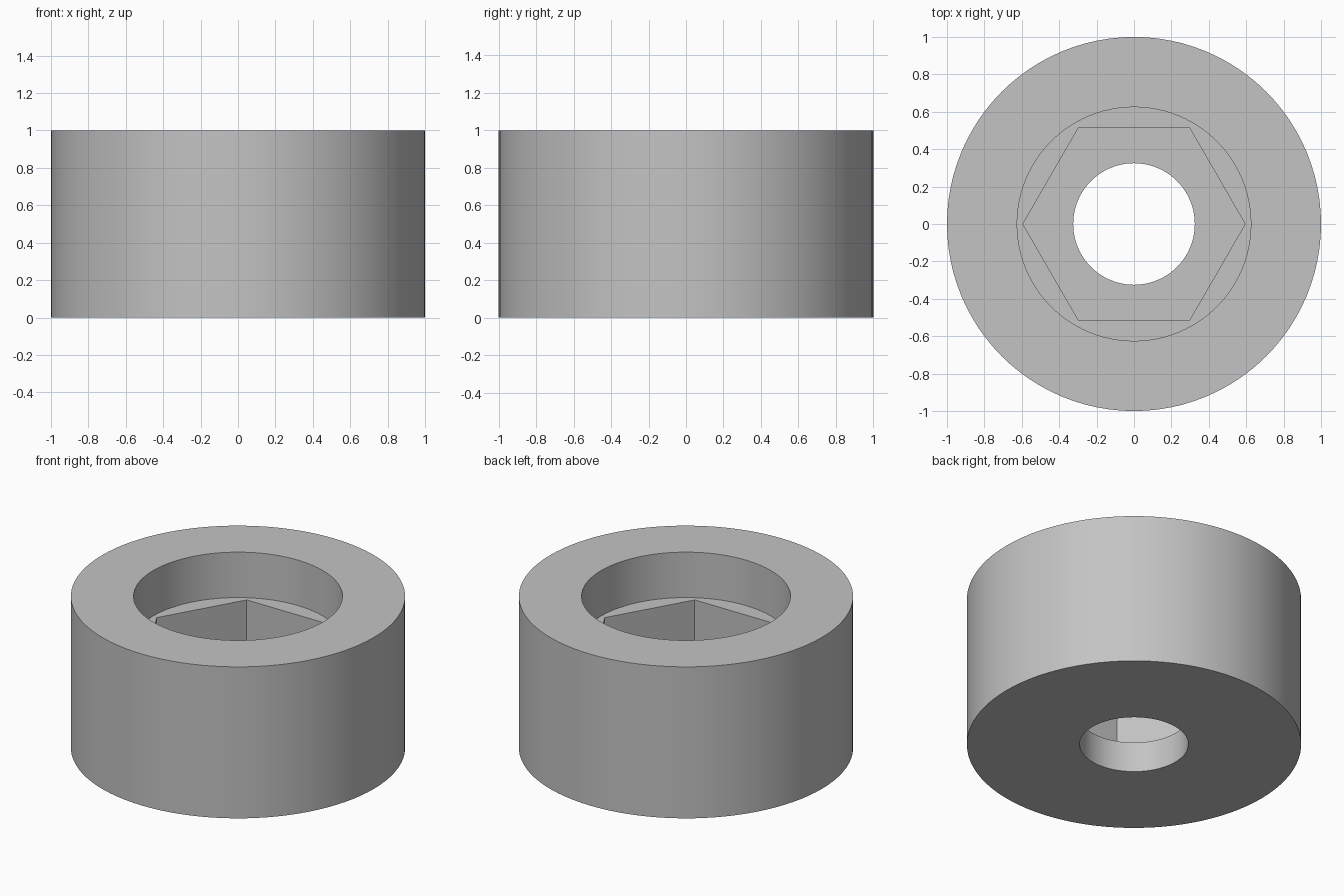
import bpy
import bmesh
from math import cos, sin, pi, radians

cube = bpy.data.objects.get("Cube")
if cube:
    bpy.data.objects.remove(cube, do_unlink=True)

SEGMENTS = 96  # multiple of 6, so that the hexagon corners fall on vertices


def material(name, colour):
    mat = bpy.data.materials.new(name)
    mat.use_nodes = True
    mat.diffuse_color = colour
    mat.node_tree.nodes["Principled BSDF"].inputs["Base Color"].default_value = colour
    return mat


def circle(radius):
    return lambda angle: radius


def hexagon(corner_radius):
    flat = corner_radius * cos(pi / 6)
    return lambda angle: flat / cos(angle % (pi / 3) - pi / 6)


def add_ring(bm, shape, z):
    ring = []
    for i in range(SEGMENTS):
        a = 2 * pi * i / SEGMENTS
        ring.append(bm.verts.new((shape(a) * cos(a), shape(a) * sin(a), z)))
    return ring


# Closed cross-section: outer wall, counterbore, hexagonal socket, through bore
outer, counterbore = circle(1.0), circle(0.625)
socket, bore = hexagon(0.594), circle(0.325)
section = [
    (outer, 0.0), (outer, 1.0),
    (counterbore, 1.0), (counterbore, 0.7),
    (socket, 0.7), (socket, 0.2),
    (bore, 0.2), (bore, 0.0),
]

bm = bmesh.new()
rings = [add_ring(bm, shape, z) for shape, z in section]
for lower, upper in zip(rings, rings[1:] + rings[:1]):
    for i in range(SEGMENTS):
        j = (i + 1) % SEGMENTS
        bm.faces.new((lower[i], lower[j], upper[j], upper[i]))
bmesh.ops.recalc_face_normals(bm, faces=bm.faces[:])

mesh = bpy.data.meshes.new("socket_collar")
bm.to_mesh(mesh)
bm.free()
mesh.materials.append(material("light_grey", (0.55, 0.55, 0.55, 1)))

# Collar object, smooth on the round walls and sharp at the rims and corners
collar = bpy.data.objects.new("socket_collar", mesh)
bpy.context.collection.objects.link(collar)
bpy.ops.object.select_all(action="DESELECT")
collar.select_set(True)
bpy.context.view_layer.objects.active = collar
bpy.ops.object.shade_smooth_by_angle(angle=radians(30))
